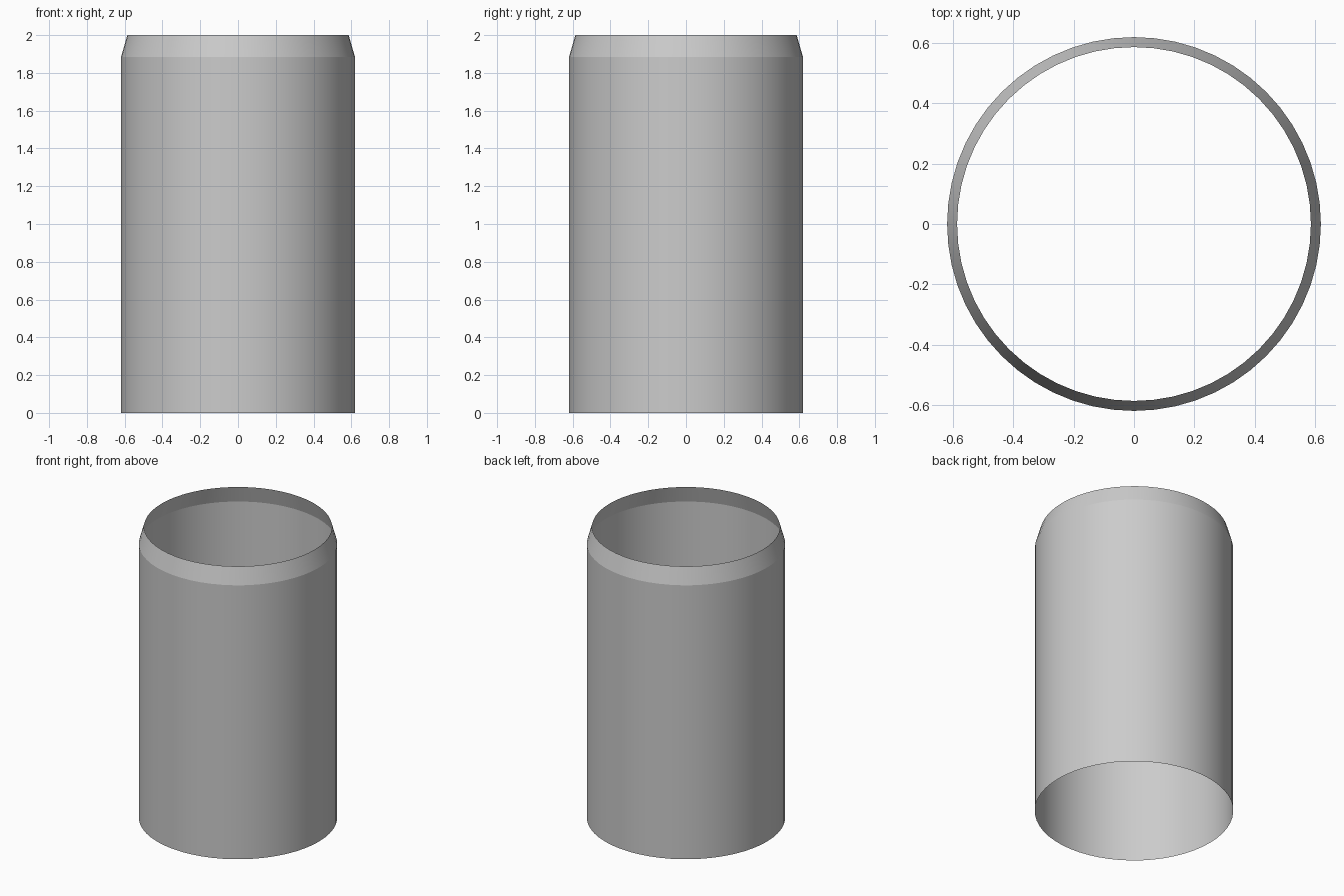
import bpy, bmesh, math

if "Cube" in bpy.data.objects:
    bpy.data.objects.remove(bpy.data.objects["Cube"])

SIDES = 56
# (radius, height) profile: straight wall, then tapered shoulder; open at both ends
PROFILE = [(0.619, 0.0), (0.619, 1.885), (0.586, 2.0)]

bm = bmesh.new()
rings = []
for r, z in PROFILE:
    rings.append([bm.verts.new((r * math.cos(2 * math.pi * i / SIDES),
                                r * math.sin(2 * math.pi * i / SIDES), z))
                  for i in range(SIDES)])

# Skin neighbouring rings with quads
for low, high in zip(rings, rings[1:]):
    for i in range(SIDES):
        j = (i + 1) % SIDES
        bm.faces.new((low[i], low[j], high[j], high[i]))

mesh = bpy.data.meshes.new("open_sleeve")
bm.to_mesh(mesh)
bm.free()
sleeve = bpy.data.objects.new("open_sleeve", mesh)
bpy.context.collection.objects.link(sleeve)

# Smooth round wall, crisp shoulder edge
bpy.context.view_layer.objects.active = sleeve
sleeve.select_set(True)
bpy.ops.object.shade_smooth_by_angle(angle=math.radians(12))
